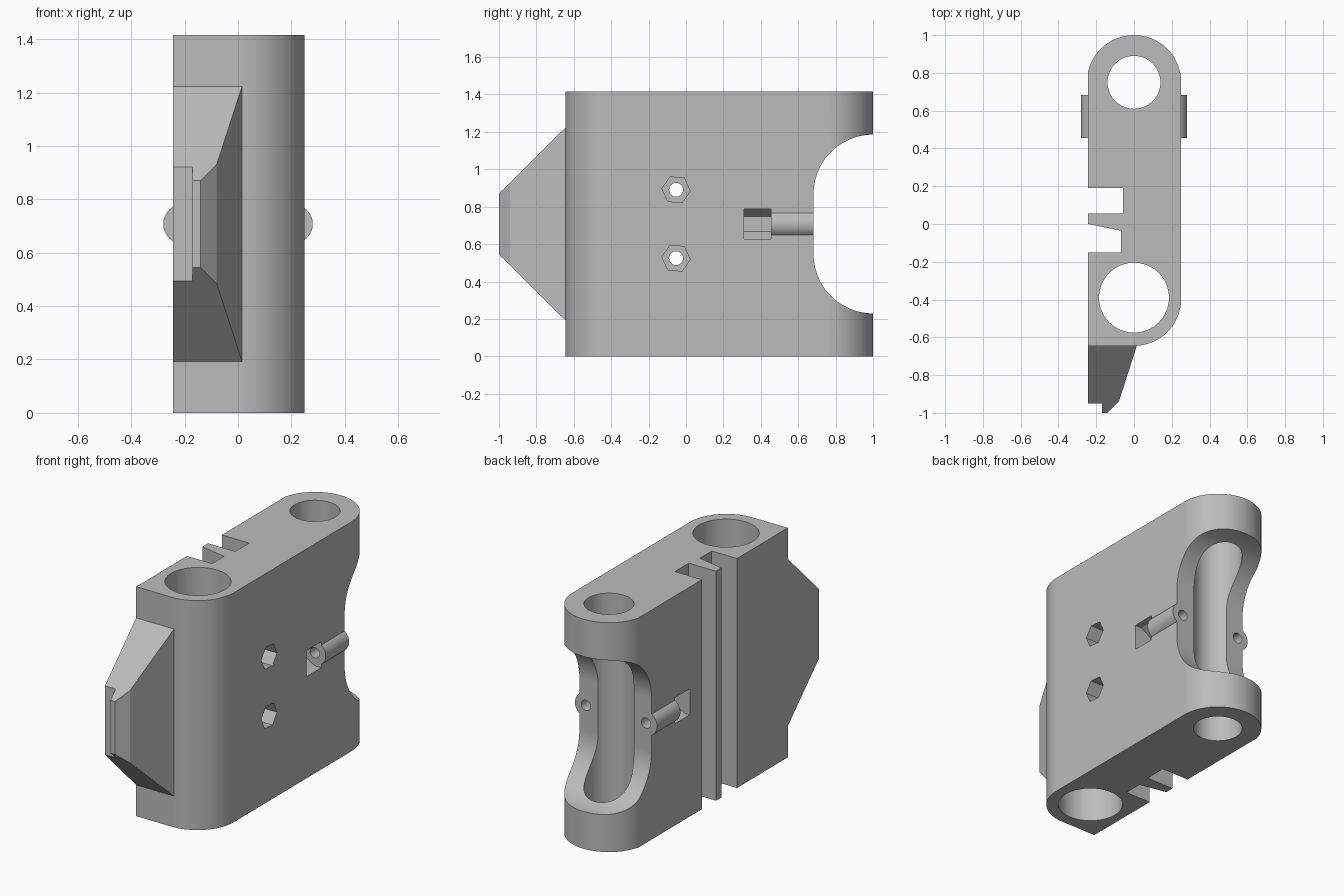
import bpy, bmesh, math

cube = bpy.data.objects.get("Cube")
if cube:
    bpy.data.objects.remove(cube, do_unlink=True)

HEIGHT, MID = 1.415, 0.7075
LEFT, RADIUS = -0.243, 0.25

grey = bpy.data.materials.new("plain grey")
grey.use_nodes = True
grey.diffuse_color = (0.5, 0.5, 0.5, 1)
grey.node_tree.nodes["Principled BSDF"].inputs["Base Color"].default_value = (0.5, 0.5, 0.5, 1)


def arc(cx, cy, r, start, end, n):
    """Points along an arc, angles in degrees."""
    angles = [math.radians(start + (end - start) * i / n) for i in range(n + 1)]
    return [(cx + r * math.cos(a), cy + r * math.sin(a)) for a in angles]


def ring(cx, cy, r, n=64, turn=0):
    return arc(cx, cy, r, turn, turn + 360, n)[:-1]


def prism(name, points, axis, low, high):
    """Extrude a 2D outline along an axis: x uses (y, z), y uses (x, z), z uses (x, y)."""
    place = {"x": lambda u, v, w: (w, u, v),
             "y": lambda u, v, w: (u, w, v),
             "z": lambda u, v, w: (u, v, w)}[axis]
    bm = bmesh.new()
    ends = [[bm.verts.new(place(u, v, w)) for u, v in points] for w in (low, high)]
    for end in ends:
        bm.faces.new(end)
    n = len(points)
    for i in range(n):
        j = (i + 1) % n
        bm.faces.new((ends[0][i], ends[0][j], ends[1][j], ends[1][i]))
    bmesh.ops.recalc_face_normals(bm, faces=bm.faces)
    mesh = bpy.data.meshes.new(name)
    bm.to_mesh(mesh)
    bm.free()
    mesh.materials.append(grey)
    obj = bpy.data.objects.new(name, mesh)
    bpy.context.collection.objects.link(obj)
    return obj


def combine(target, tool, operation):
    """Apply a boolean and discard the tool."""
    mod = target.modifiers.new("boolean", "BOOLEAN")
    mod.operation, mod.solver, mod.object = operation, "EXACT", tool
    bpy.context.view_layer.objects.active = target
    bpy.ops.object.modifier_apply(modifier=mod.name)
    bpy.data.objects.remove(tool, do_unlink=True)


# Main block: rounded back, one rounded front corner
lean = math.degrees(math.acos(LEFT / RADIUS))
outline = [(LEFT, -0.645)] + arc(0, -0.395, RADIUS, -90, 0, 24) + arc(0, 0.75, RADIUS, 0, lean, 48)
body = prism("bracket_body", outline, "z", 0, HEIGHT)

# Front wedge: stepped plan outline trimmed by a tapered side outline
wedge = prism("front_wedge", [(LEFT, -0.6), (0.015, -0.6), (0.015, -0.645), (-0.08, -0.94),
                              (-0.14, -1), (-0.17, -1), (-0.17, -0.95), (LEFT, -0.95)],
              "z", 0, HEIGHT)
taper = prism("wedge_taper", [(-0.5, MID - 0.515), (-0.645, MID - 0.515), (-1, MID - 0.163),
                              (-1.1, MID - 0.064), (-1.1, MID + 0.064), (-1, MID + 0.163),
                              (-0.645, MID + 0.515), (-0.5, MID + 0.515)], "x", -1, 1)
combine(wedge, taper, "INTERSECT")
combine(body, wedge, "UNION")

# Side screw bosses
for side in (-1, 1):
    combine(body, prism("screw_boss", ring(side * 0.205, MID, 0.075, 48), "y", 0.4, 0.75), "UNION")

# Back saddle opening and the two vertical bores
saddle = ([(1.2, MID + 0.48)] + arc(1, MID + 0.16, 0.318, 90, 180, 24)
          + arc(1, MID - 0.16, 0.318, 180, 270, 24) + [(1.2, MID - 0.48)])
cutters = [prism("saddle_cut", saddle, "x", -1, 1),
           prism("back_bore", ring(0, 0.75, 0.14), "z", -1, 2),
           prism("front_bore", ring(0, -0.39, 0.185), "z", -1, 2)]

# Belt slots along the flat side
cutters.append(prism("square_slot", [(-0.5, 0.055), (-0.057, 0.055), (-0.057, 0.19), (-0.5, 0.19)],
                     "z", -1, 2))
cutters.append(prism("slanted_slot", [(-0.5, -0.15), (-0.07, -0.15), (-0.07, -0.035), (LEFT, 0),
                                      (-0.5, 0.05)], "z", -1, 2))

# Nut traps and screw holes beside the saddle
for side in (-1, 1):
    trap = [(side * x, MID + z) for x, z in
            ((0.4, 0.08), (0.205, 0.08), (0.136, 0.04), (0.136, -0.04), (0.205, -0.08), (0.4, -0.08))]
    cutters.append(prism("nut_trap", trap, "y", 0.31, 0.455))
    cutters.append(prism("boss_hole", ring(side * 0.205, MID, 0.032, 32), "y", 0.4, 0.8))

# Hexagonal nut recesses with through holes
for z in (MID - 0.183, MID + 0.183):
    cutters.append(prism("nut_recess", ring(-0.053, z, 0.076, 6, -5), "x", 0.08, 0.5))
    cutters.append(prism("screw_hole", ring(-0.053, z, 0.037, 32), "x", -0.5, 0.4))

for cutter in cutters:
    combine(body, cutter, "DIFFERENCE")

# Smooth curves, crisp edges
bpy.ops.object.select_all(action="DESELECT")
body.select_set(True)
bpy.context.view_layer.objects.active = body
bpy.ops.object.shade_smooth_by_angle(angle=math.radians(25))
weighted = body.modifiers.new("weighted normals", "WEIGHTED_NORMAL")
weighted.keep_sharp = True
